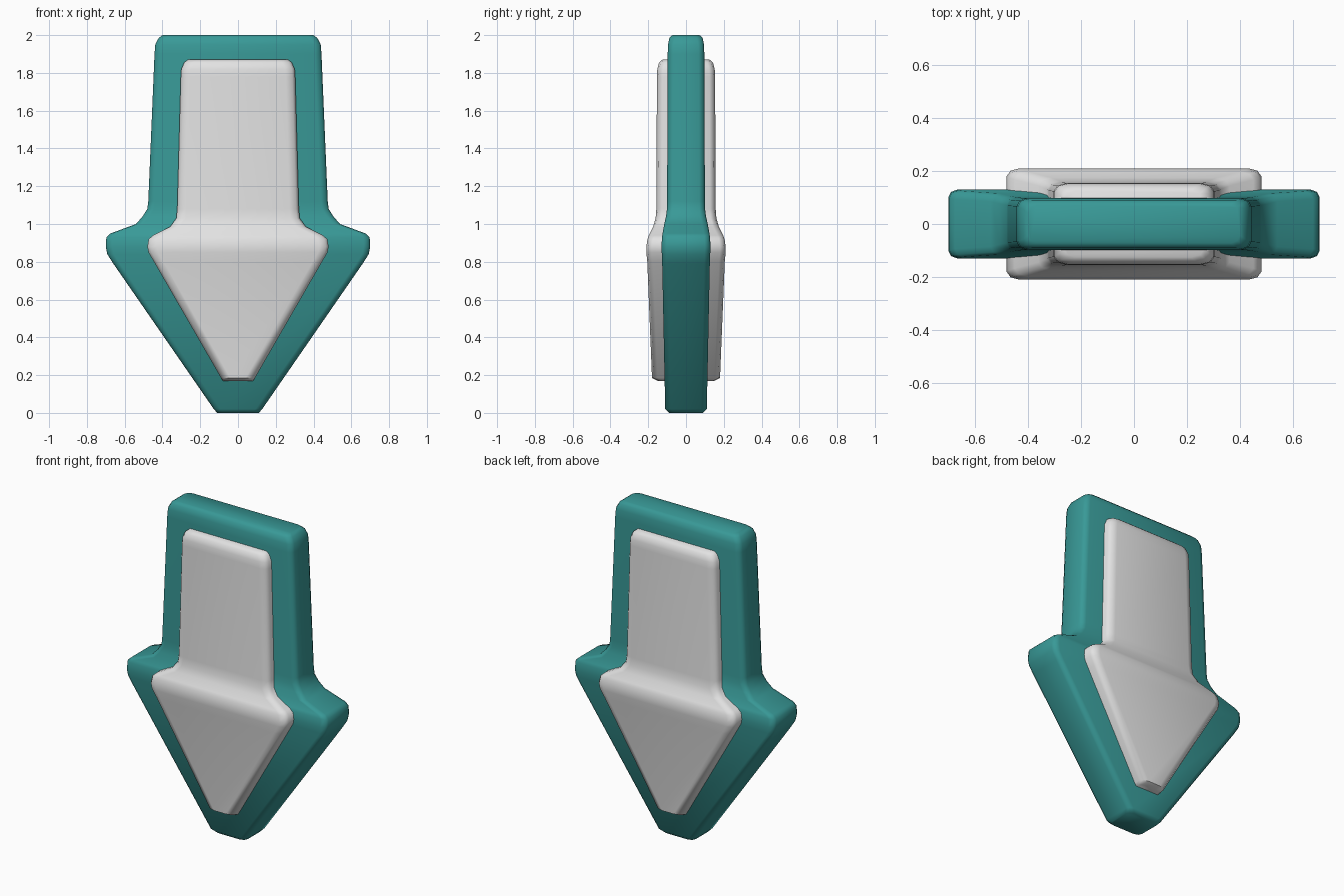
import bpy, bmesh, math

if "Cube" in bpy.data.objects:
    bpy.data.objects.remove(bpy.data.objects["Cube"])


def material(name, rgb):
    m = bpy.data.materials.new(name)
    m.diffuse_color = (*rgb, 1)
    m.use_nodes = True
    m.node_tree.nodes["Principled BSDF"].inputs["Base Color"].default_value = m.diffuse_color
    return m


def loft(name, sections, cx, cy, mat):
    """Stack bevelled rectangles given as (z, half width, half depth)."""
    bm = bmesh.new()
    rings = []
    for z, w, d in sections:
        quarter = [(w, d - cy), (w - 0.3 * cx, d - 0.3 * cy), (w - cx, d)]
        pts = quarter + [(-x, y) for x, y in reversed(quarter)]
        pts += [(-x, -y) for x, y in pts]
        rings.append([bm.verts.new((x, y, z)) for x, y in pts])
    n = len(rings[0])
    for lo, hi in zip(rings, rings[1:]):
        for i in range(n):
            j = (i + 1) % n
            bm.faces.new((lo[i], lo[j], hi[j], hi[i]))
    bm.faces.new(list(reversed(rings[0])))
    bm.faces.new(rings[-1])
    bmesh.ops.recalc_face_normals(bm, faces=bm.faces)
    mesh = bpy.data.meshes.new(name)
    bm.to_mesh(mesh)
    bm.free()
    mesh.materials.append(mat)
    ob = bpy.data.objects.new(name, mesh)
    bpy.context.collection.objects.link(ob)
    bpy.ops.object.select_all(action='DESELECT')
    ob.select_set(True)
    bpy.context.view_layer.objects.active = ob
    bpy.ops.object.shade_smooth_by_angle(angle=math.radians(50))
    return ob


teal = material("teal", (0.04, 0.32, 0.31))
white = material("off_white", (0.76, 0.76, 0.76))

# Outer arrow: pointed head at the bottom, tapering shaft above
loft("arrow_body", [
    (0.00, 0.11, 0.090), (0.02, 0.128, 0.110), (0.79, 0.66, 0.126),
    (0.84, 0.692, 0.128), (0.88, 0.70, 0.130), (0.93, 0.697, 0.127),
    (0.95, 0.675, 0.124), (1.00, 0.54, 0.115), (1.04, 0.505, 0.106),
    (1.08, 0.48, 0.101), (1.12, 0.475, 0.100), (1.90, 0.442, 0.097),
    (1.95, 0.438, 0.095), (1.985, 0.42, 0.088), (2.00, 0.40, 0.072)],
    0.035, 0.03, teal)

# Inner panel: smaller arrow that passes through and stands proud on both faces
loft("arrow_panel", [
    (0.17, 0.08, 0.150), (0.185, 0.09, 0.180), (0.80, 0.445, 0.205),
    (0.85, 0.474, 0.210), (0.88, 0.48, 0.210), (0.92, 0.473, 0.204),
    (0.94, 0.45, 0.197), (0.985, 0.36, 0.174), (1.03, 0.327, 0.161),
    (1.08, 0.322, 0.157), (1.78, 0.303, 0.154), (1.82, 0.30, 0.152),
    (1.855, 0.285, 0.143), (1.87, 0.265, 0.125)],
    0.05, 0.03, white)
